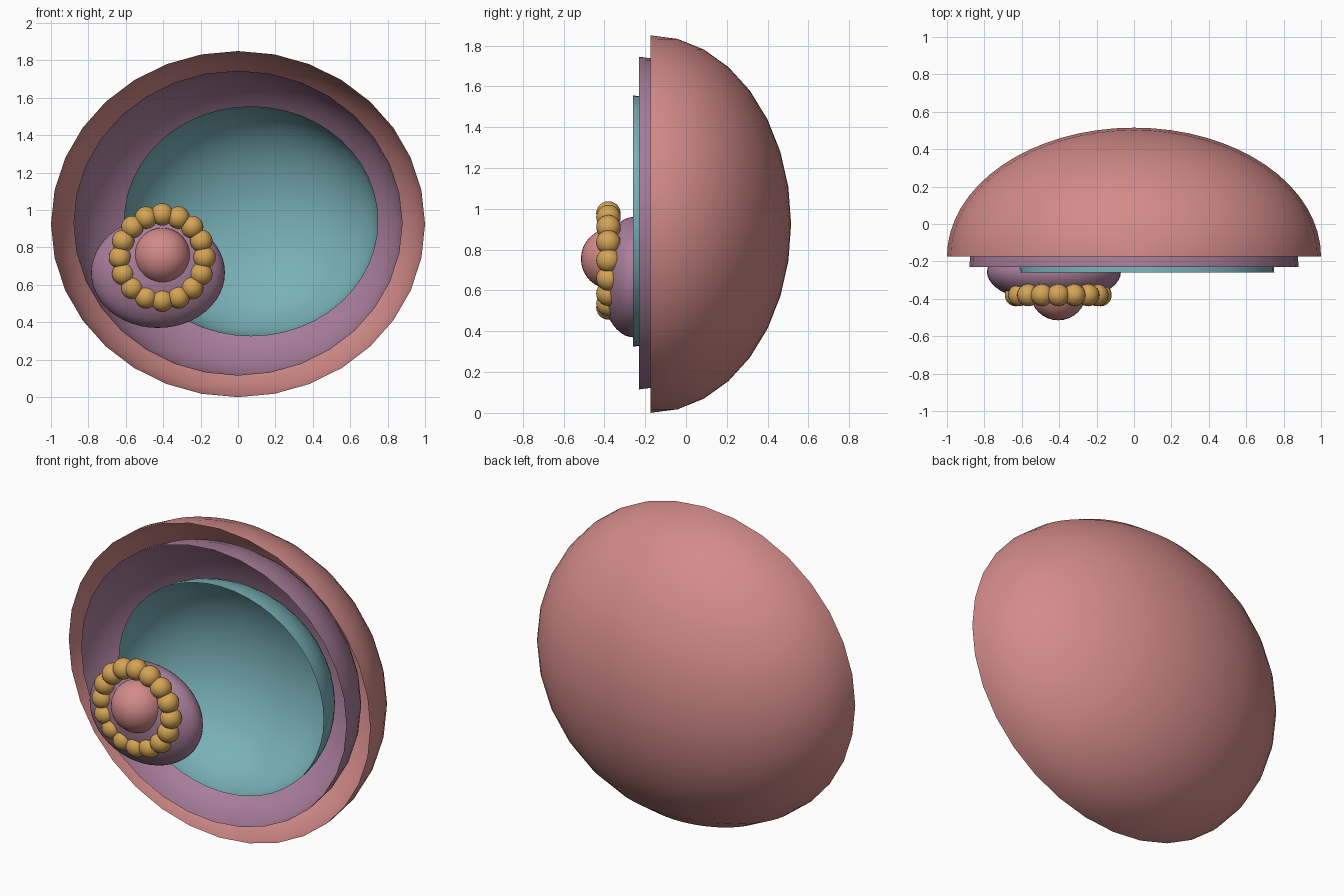
import bpy
import bmesh
import math
from mathutils import Matrix, Vector

if "Cube" in bpy.data.objects:
    bpy.data.objects.remove(bpy.data.objects["Cube"], do_unlink=True)


def material(name, rgb):
    mat = bpy.data.materials.new(name)
    mat.use_nodes = True
    mat.diffuse_color = (*rgb, 1)
    mat.node_tree.nodes["Principled BSDF"].inputs["Base Color"].default_value = (*rgb, 1)
    return mat


pink = material("pink", (0.65, 0.26, 0.25))
mauve = material("mauve", (0.40, 0.21, 0.33))
teal = material("teal", (0.19, 0.44, 0.48))
gold = material("gold", (0.66, 0.37, 0.09))


def ellipsoid(name, centre, radii, mat, segments=32, rings=16, half=False):
    """Smooth ellipsoid, or its rear half as an open bowl facing the front."""
    bm = bmesh.new()
    bmesh.ops.create_uvsphere(bm, u_segments=segments, v_segments=rings, radius=1)
    if half:
        bmesh.ops.bisect_plane(bm, geom=bm.verts[:] + bm.edges[:] + bm.faces[:],
                               dist=1e-4, plane_co=(0, 0, 0), plane_no=(0, 1, 0),
                               clear_inner=True)
    bm.transform(Matrix.Diagonal((*radii, 1)))
    for face in bm.faces:
        face.smooth = True
    mesh = bpy.data.meshes.new(name)
    bm.to_mesh(mesh)
    bm.free()
    mesh.materials.append(mat)
    obj = bpy.data.objects.new(name, mesh)
    obj.location = centre
    bpy.context.collection.objects.link(obj)
    return obj


# Three nested open bowls
ellipsoid("outer_bowl", (0, -0.175, 0.925), (1, 0.69, 0.925), pink, 64, 16, True)
ellipsoid("middle_bowl", (0, -0.23, 0.93), (0.88, 0.61, 0.815), mauve, 64, 16, True)
ellipsoid("inner_bowl", (0.07, -0.26, 0.94), (0.68, 0.47, 0.615), teal, 64, 24, True)

# Rounded body with a round core at the lower right
ellipsoid("side_body", (-0.428, -0.257, 0.665), (0.358, 0.165, 0.295), mauve, 48, 24)
core = Vector((-0.405, -0.365, 0.755))
ellipsoid("core", core, (0.15, 0.15, 0.15), pink)

# Ring of beads around the core
bead_count = 16
for i in range(bead_count):
    angle = math.tau * i / bead_count
    centre = (core.x + 0.226 * math.cos(angle), -0.38, core.z - 0.008 + 0.23 * math.sin(angle))
    ellipsoid(f"bead_{i + 1}", centre, (0.06, 0.06, 0.06), gold, 24, 12)
